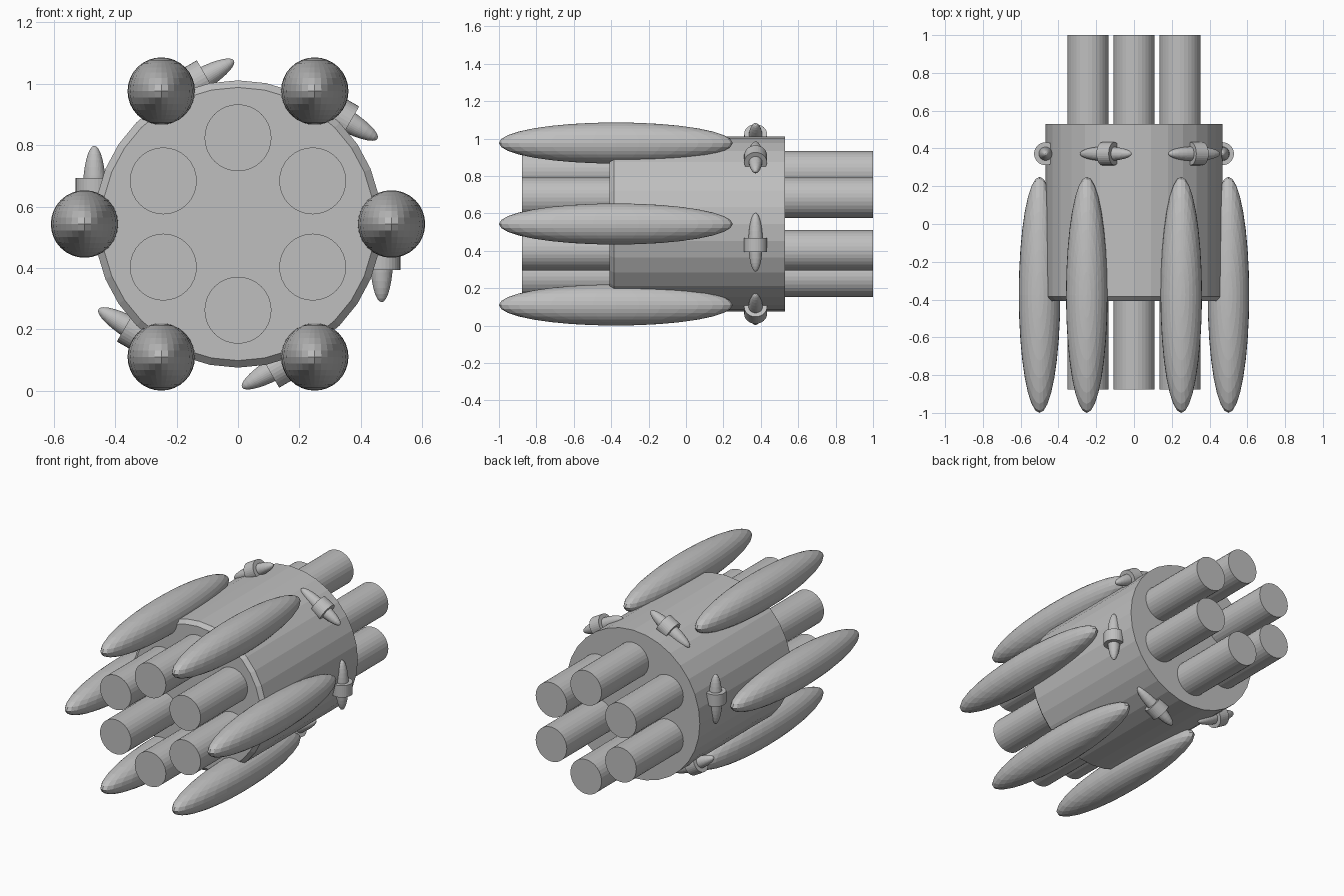
import bpy, math
from mathutils import Matrix, Vector

if "Cube" in bpy.data.objects:
    bpy.data.objects.remove(bpy.data.objects["Cube"])

CZ = 0.543                      # height of the long axis (runs along y)
grey = bpy.data.materials.new("plain_grey")
grey.diffuse_color = (0.52, 0.52, 0.52, 1)
grey.use_nodes = True
grey.node_tree.nodes["Principled BSDF"].inputs["Base Color"].default_value = grey.diffuse_color


def finish(name):
    ob = bpy.context.object
    ob.name = name
    ob.data.materials.append(grey)
    return ob


def tube(name, r, y0, y1, x=0.0, z=CZ):
    bpy.ops.mesh.primitive_cylinder_add(
        vertices=32, radius=r, depth=y1 - y0,
        location=(x, (y0 + y1) / 2, z), rotation=(math.pi / 2, 0, 0))
    return finish(name)


# main drum, with a chamfered front rim
tube("drum", 0.468, -0.385, 0.53)
bpy.ops.mesh.primitive_cone_add(
    vertices=32, radius1=0.468, radius2=0.445, depth=0.023,
    location=(0, -0.3965, CZ), rotation=(math.pi / 2, 0, 0))
finish("front_rim")

for i in range(6):
    a = math.radians(60 * i)

    # inner barrels running through the drum
    b = a + math.radians(30)
    tube(f"barrel_{i}", 0.109, -0.877, 1.0,
         0.281 * math.cos(b), CZ + 0.281 * math.sin(b))

    # long outer pods
    bpy.ops.mesh.primitive_uv_sphere_add(
        segments=32, ring_count=16, radius=1,
        location=(0.5 * math.cos(a), -0.375, CZ + 0.5 * math.sin(a)))
    bpy.context.object.scale = (0.11, 0.625, 0.11)
    finish(f"pod_{i}")

    # small thrusters lying along the drum's tangent
    turn = Matrix.Rotation(-a, 4, 'Y')

    def place(ob, offset_z, size):
        p = turn @ Vector((0.468, 0.372, offset_z))
        ob.matrix_world = (Matrix.Translation((p.x, p.y, p.z + CZ)) @ turn
                           @ Matrix.Diagonal((*size, 1)))

    bpy.ops.mesh.primitive_cylinder_add(vertices=32, radius=1, depth=1)
    place(finish(f"thruster_collar_{i}"), -0.113, (0.061, 0.061, 0.075))
    bpy.ops.mesh.primitive_uv_sphere_add(segments=32, ring_count=16, radius=1)
    place(finish(f"thruster_core_{i}"), -0.098, (0.038, 0.038, 0.157))
